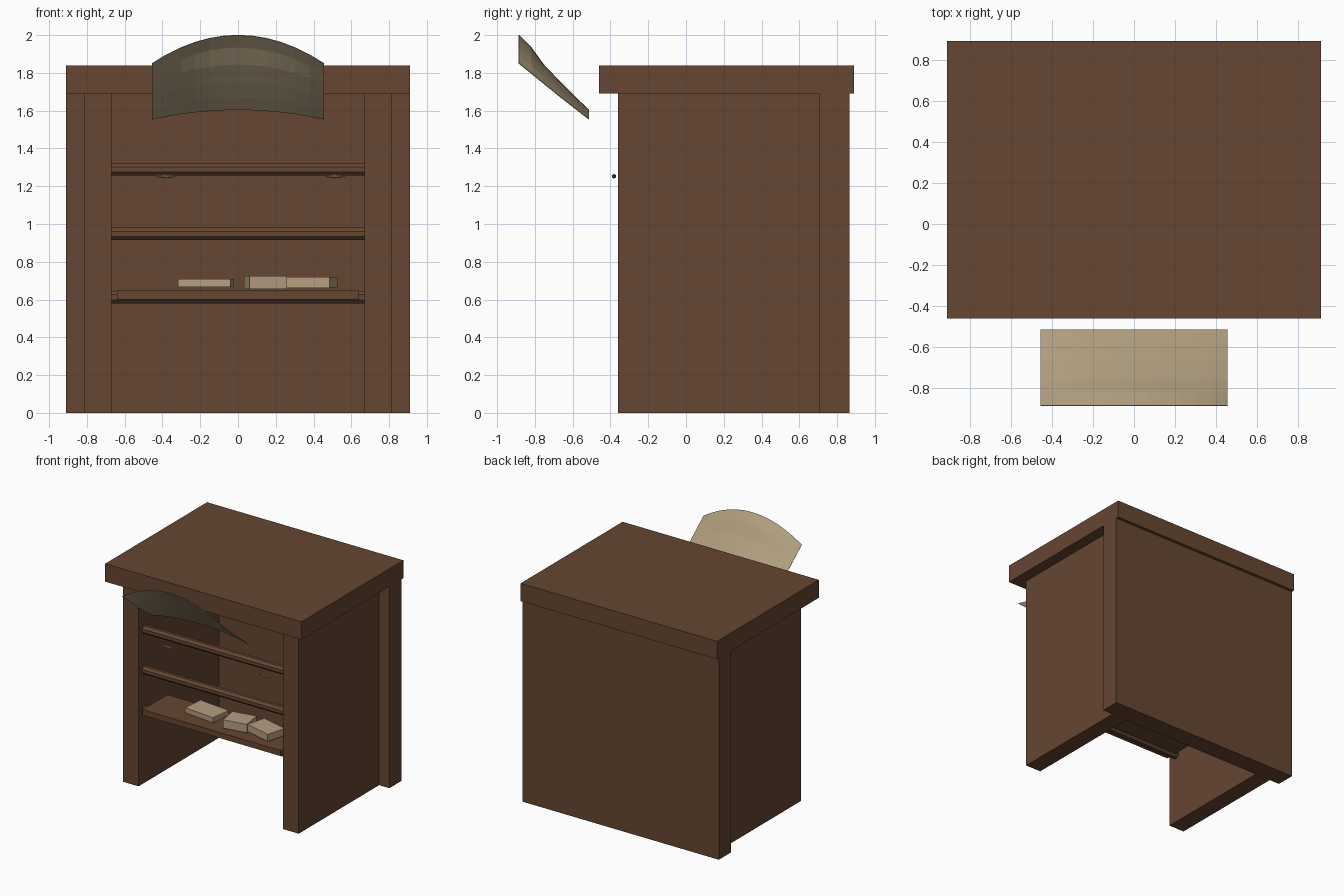
import bpy, bmesh
from math import radians, cos
from mathutils import Matrix

cube = bpy.data.objects.get("Cube")
if cube:
    bpy.data.objects.remove(cube)


def material(name, rgb):
    mat = bpy.data.materials.new(name)
    mat.use_nodes = True
    color = (*rgb, 1)
    mat.diffuse_color = color
    mat.node_tree.nodes["Principled BSDF"].inputs["Base Color"].default_value = color
    return mat


BROWN = material("dark brown wood", (0.13, 0.061, 0.032))
TAN = material("tan parchment", (0.43, 0.34, 0.21))
BOOK = material("light tan", (0.46, 0.34, 0.22))
PULL = material("aged brass", (0.36, 0.28, 0.17))


def finish(name, bm, mat):
    bmesh.ops.recalc_face_normals(bm, faces=bm.faces)
    mesh = bpy.data.meshes.new(name)
    bm.to_mesh(mesh)
    bm.free()
    mesh.materials.append(mat)
    obj = bpy.data.objects.new(name, mesh)
    bpy.context.collection.objects.link(obj)
    return obj


def box(name, x, y, z, mat, turn=0):
    """Box from (min, max) ranges, turned about its own vertical axis."""
    bm = bmesh.new()
    center = [(r[0] + r[1]) / 2 for r in (x, y, z)]
    size = [r[1] - r[0] for r in (x, y, z)]
    place = Matrix.Translation(center) @ Matrix.Rotation(radians(turn), 4, "Z")
    bmesh.ops.create_cube(bm, size=1, matrix=place @ Matrix.Diagonal((*size, 1)))
    return finish(name, bm, mat)


# Carcass: top slab, back panel and two side panels
box("top_slab", (-0.91, 0.91), (-0.46, 0.89), (1.69, 1.84), BROWN)
box("back_panel", (-0.91, 0.91), (0.705, 0.865), (0, 1.69), BROWN)
for side, label in ((-1, "right"), (1, "left")):
    edges = sorted((side * 0.67, side * 0.815))
    box(label + "_side_panel", edges, (-0.36, 0.705), (0, 1.69), BROWN)

# Eight-sided cross rails between the sides
for label, z in (("lower", 0.612), ("middle", 0.948), ("upper", 1.288)):
    bm = bmesh.new()
    radius = 0.0325 / cos(radians(22.5))
    place = (Matrix.Translation((0, -0.28, z)) @ Matrix.Rotation(radians(90), 4, "Y")
             @ Matrix.Rotation(radians(22.5), 4, "Z"))
    bmesh.ops.create_cone(bm, cap_ends=True, segments=8, radius1=radius,
                          radius2=radius, depth=1.34, matrix=place)
    finish(label + "_rail", bm, BROWN)

# Shelf resting on the lower rail
box("shelf", (-0.64, 0.64), (-0.35, -0.02), (0.60, 0.647), BROWN)

# Loose blocks on the shelf
box("right_book", (-0.31, -0.03), (-0.26, -0.08), (0.667, 0.71), BOOK, -6)
box("middle_book", (0.045, 0.245), (-0.27, -0.10), (0.655, 0.725), BOOK, 10)
box("left_book", (0.27, 0.51), (-0.27, -0.10), (0.66, 0.72), BOOK, -15)

# Small beaded pulls in front of the upper rail
for label, x in (("right", -0.385), ("left", 0.515)):
    bm = bmesh.new()
    for i in range(-3, 4):
        size = 0.013 - 0.002 * abs(i)
        place = Matrix.Translation((x + i * 0.016, -0.382, 1.253))
        bmesh.ops.create_icosphere(bm, subdivisions=1, radius=size,
                                   matrix=place @ Matrix.Diagonal((1.1, 1, 1, 1)))
    finish(label + "_pull", bm, PULL)

# Arched sheet leaning forward: rows of (y, centre height, drop at the sides)
rows = [(-0.885, 2.0, 0.15), (-0.82, 1.935, 0.137), (-0.755, 1.845, 0.10),
        (-0.665, 1.75, 0.078), (-0.585, 1.67, 0.06), (-0.515, 1.605, 0.05)]
columns = [i / 6 for i in range(-6, 7)]
bm = bmesh.new()
grid = [[bm.verts.new((0.455 * t, y, z - drop * t * t)) for t in columns]
        for y, z, drop in rows]
for upper, lower in zip(grid, grid[1:]):
    for i in range(len(columns) - 1):
        bm.faces.new((upper[i], lower[i], lower[i + 1], upper[i + 1]))
sheet = finish("arched_sheet", bm, TAN)
solid = sheet.modifiers.new("Thickness", "SOLIDIFY")
solid.thickness = 0.004
solid.offset = 0
